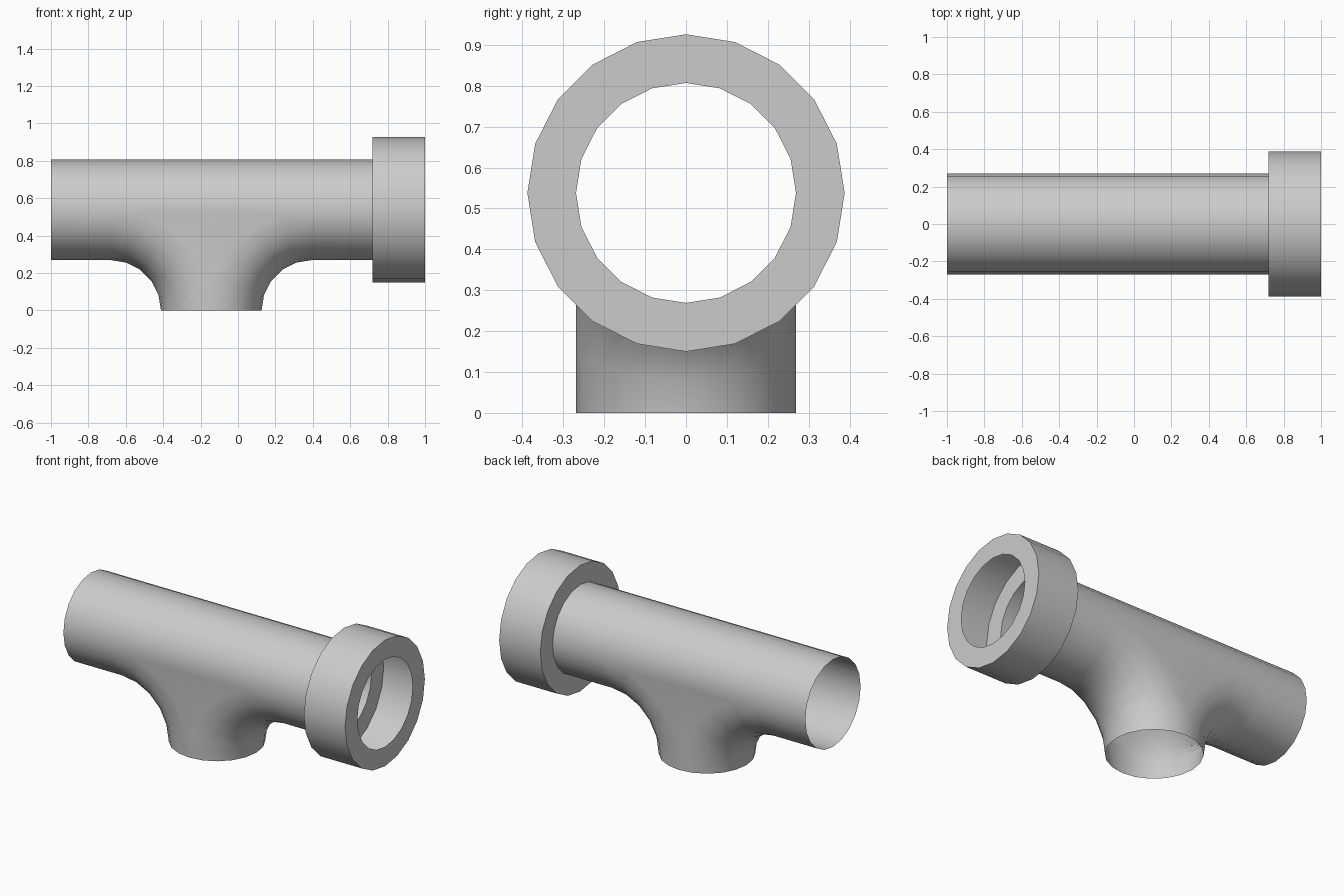
import bpy, bmesh
from math import sin, cos, pi, radians

if "Cube" in bpy.data.objects:
    bpy.data.objects.remove(bpy.data.objects["Cube"])

SIDES = 20
R = 0.269            # pipe radius
ZC = 2 * R           # height of the pipe axis, also the bend radius
XC = -0.143          # centre of the downward branch
COLLAR_X, COLLAR_R = 0.72, 0.388
STEP = 2 * pi / SIDES


def section(x, i, r=R):
    """Point i of the round cross-section at x; i = 0 is the top."""
    return (x, r * sin(i * STEP), ZC + r * cos(i * STEP))


def grid(bm, rows):
    """Skin consecutive rows of points with quads."""
    vs = [[bm.verts.new(p) for p in row] for row in rows]
    for a, b in zip(vs, vs[1:]):
        for j in range(len(a) - 1):
            bm.faces.new((a[j], a[j + 1], b[j + 1], b[j]))


def finish(bm, name):
    bmesh.ops.remove_doubles(bm, verts=bm.verts, dist=1e-4)
    bmesh.ops.dissolve_degenerate(bm, edges=bm.edges, dist=1e-5)
    bmesh.ops.recalc_face_normals(bm, faces=bm.faces)
    me = bpy.data.meshes.new(name)
    bm.to_mesh(me)
    bm.free()
    ob = bpy.data.objects.new(name, me)
    bpy.context.scene.collection.objects.link(ob)
    bpy.ops.object.select_all(action='DESELECT')
    ob.select_set(True)
    bpy.context.view_layer.objects.active = ob
    bpy.ops.object.shade_smooth_by_angle(angle=radians(30))


# Tee body: open straight pipe ends and the upper half over the branch
bm = bmesh.new()
ring = range(SIDES + 1)
left, right = XC - ZC, XC + ZC
for a, b in ((-1, left), (right, COLLAR_X)):
    grid(bm, [[section(x, i) for i in ring] for x in (a, b)])
half = range(-SIDES // 4, SIDES // 4 + 1)
grid(bm, [[section(x, i) for i in half] for x in (left, right)])

# Curved branch: inner half of a quarter bend, mirrored to both sides
bend = [k * STEP for k in range(SIDES // 4 + 1)]
for s in (-1, 1):
    rows = []
    for phi in bend:
        row = []
        for i in half:
            rho = ZC - R * cos(i * STEP)
            row.append((XC + s * (ZC - rho * cos(phi)),
                        R * sin(i * STEP), rho * sin(phi)))
        rows.append(row)
    grid(bm, rows)

# Flat cheeks between the two bends, front and back
for y in (-R, R):
    grid(bm, [[(XC + s * ZC * (1 - cos(p)), y, ZC * sin(p)) for s in (-1, 1)]
              for p in bend])
finish(bm, "tee_pipe")

# Hollow collar: back ring, outer wall, front ring
bm = bmesh.new()
profile = ((COLLAR_X, R), (COLLAR_X, COLLAR_R), (1, COLLAR_R), (1, R))
grid(bm, [[section(x, i, r) for i in ring] for x, r in profile])
finish(bm, "socket_collar")
